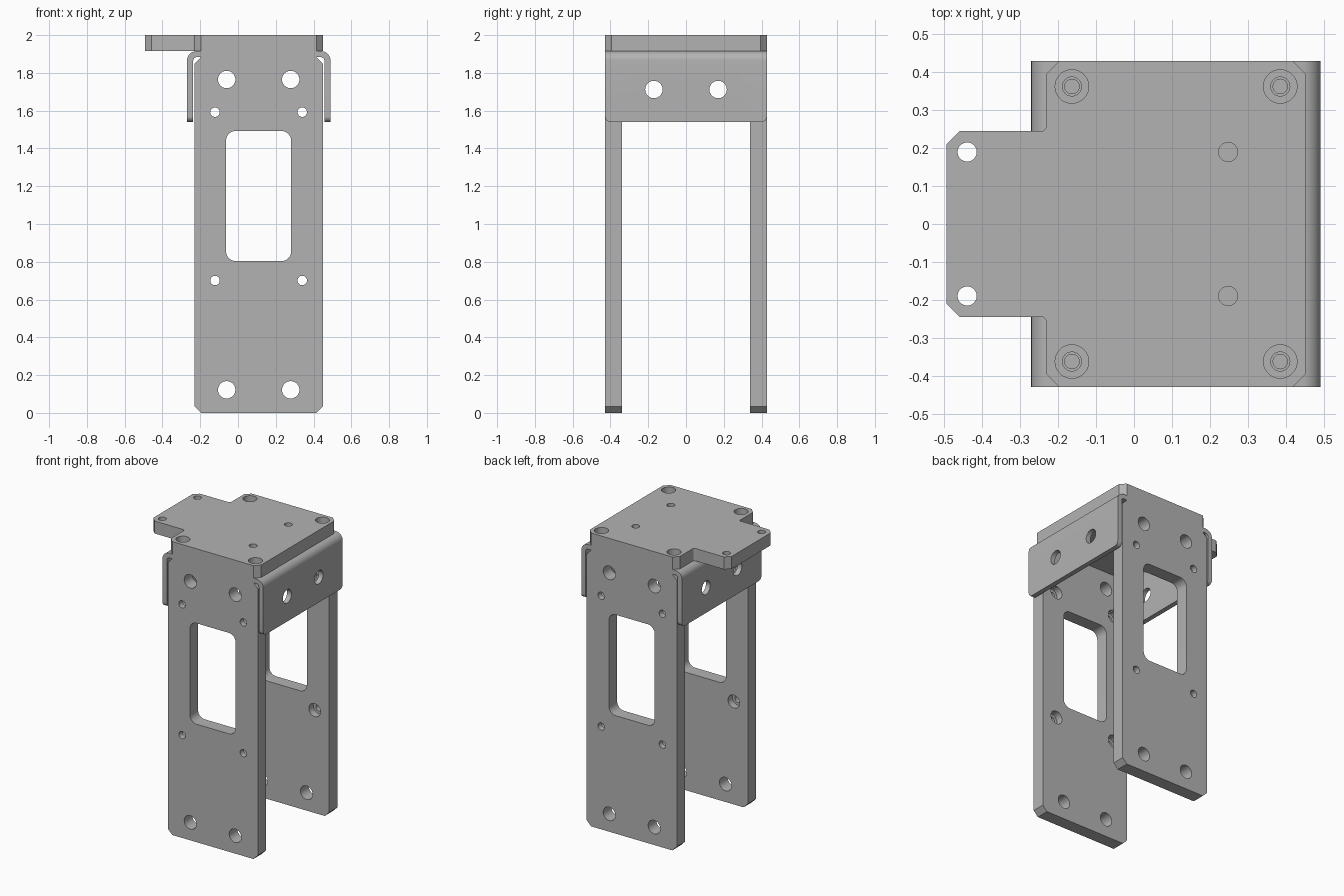
import bpy, bmesh, math
from mathutils import Vector

if "Cube" in bpy.data.objects:
    bpy.data.objects.remove(bpy.data.objects["Cube"], do_unlink=True)

grey = bpy.data.materials.new("plain grey metal")
grey.use_nodes = True
grey.diffuse_color = (0.45, 0.45, 0.45, 1)
grey.node_tree.nodes["Principled BSDF"].inputs["Base Color"].default_value = grey.diffuse_color

# Maps profile (u, v) and depth w to x, y, z for each extrusion axis
AXES = {"x": lambda u, v, w: (w, u, v),
        "y": lambda u, v, w: (u, w, v),
        "z": lambda u, v, w: (u, v, w)}


def outline(corners, steps=8):
    """Corners are (u, v), (u, v, fillet radius) or (u, v, size, 'chamfer'); right angles only."""
    pts = []
    for i, c in enumerate(corners):
        p = Vector(c[:2])
        if len(c) == 2:
            pts.append(p)
            continue
        a = (Vector(corners[i - 1][:2]) - p).normalized() * c[2]
        b = (Vector(corners[(i + 1) % len(corners)][:2]) - p).normalized() * c[2]
        if len(c) == 4:
            pts += [p + a, p + b]
        else:
            for k in range(steps + 1):
                t = math.pi / 2 * k / steps
                pts.append(p + a * (1 - math.sin(t)) + b * (1 - math.cos(t)))
    return pts


def rectangle(u0, v0, u1, v1, *corner):
    return outline([(u, v, *corner) for u, v in ((u0, v0), (u1, v0), (u1, v1), (u0, v1))])


def circle(u, v, r, n=40):
    return [(u + r * math.cos(2 * math.pi * k / n), v + r * math.sin(2 * math.pi * k / n))
            for k in range(n)]


def prism(name, pts, axis, lo, hi):
    bm = bmesh.new()
    rings = [[bm.verts.new(AXES[axis](p[0], p[1], w)) for p in pts] for w in (lo, hi)]
    for ring in rings:
        bm.faces.new(ring)
    for i in range(len(pts)):
        j = (i + 1) % len(pts)
        bm.faces.new((rings[0][i], rings[0][j], rings[1][j], rings[1][i]))
    bmesh.ops.recalc_face_normals(bm, faces=bm.faces)
    mesh = bpy.data.meshes.new(name)
    bm.to_mesh(mesh)
    bm.free()
    mesh.materials.append(grey)
    obj = bpy.data.objects.new(name, mesh)
    bpy.context.collection.objects.link(obj)
    return obj


def carve(obj, pts, axis, lo, hi, operation="DIFFERENCE"):
    cutter = prism("cutter", pts, axis, lo, hi)
    mod = obj.modifiers.new("carve", "BOOLEAN")
    mod.object, mod.operation, mod.solver = cutter, operation, "EXACT"
    graph = bpy.context.evaluated_depsgraph_get()
    mesh = bpy.data.meshes.new_from_object(obj.evaluated_get(graph))
    obj.modifiers.clear()
    obj.data = mesh
    bpy.data.objects.remove(cutter, do_unlink=True)


# Shared dimensions
LEFT, RIGHT = -0.23, 0.45        # leg and plate sides
HALF, INNER = 0.428, 0.34        # outer and inner leg faces
SHEET, PLATE = 1.883, 1.915      # underside of bracket and of top plate
CH = 0.034
bolts = [(x, s * 0.361) for x in (-0.163, 0.384) for s in (-1, 1)]

# Two legs with window, bolt holes and holes counterbored on the inside
for name, s in (("front_leg", -1), ("back_leg", 1)):
    leg = prism(name, rectangle(LEFT, 0, RIGHT, SHEET, CH, "chamfer"), "y", s * INNER, s * HALF)
    carve(leg, rectangle(-0.063, 0.804, 0.281, 1.492, 0.05), "y", s * 0.2, s * 0.6)
    for x in (-0.06, 0.279):
        for z in (0.122, 1.765):
            carve(leg, circle(x, z, 0.046), "y", s * 0.2, s * 0.6)
    for x in (-0.122, 0.34):
        for z in (0.701, 1.592):
            carve(leg, circle(x, z, 0.025), "y", s * 0.2, s * 0.6)
            carve(leg, circle(x, z, 0.044), "y", s * 0.2, s * 0.388)
    for x, y in bolts:
        if y * s > 0:
            carve(leg, circle(x, y, 0.019), "z", 1.80, 2.1)

# Bent sheet bracket folded down over both sides
T = 0.033
x0, x1, foot = -0.27, 0.49, 1.54
bracket = prism("bent_bracket", outline([
    (x0, foot), (x0, PLATE, 0.05), (x1, PLATE, 0.05), (x1, foot),
    (x1 - T, foot), (x1 - T, SHEET, 0.018), (x0 + T, SHEET, 0.018), (x0 + T, foot)]),
    "y", -HALF, HALF)
carve(bracket, outline([(-HALF, foot, 0.03), (HALF, foot, 0.03), (HALF, 2), (-HALF, 2)]),
      "x", -1, 1, "INTERSECT")
for y in (-0.17, 0.17):
    carve(bracket, circle(y, 1.712, 0.046), "x", -1, 1)
for x, y in bolts:
    carve(bracket, circle(x, y, 0.019), "z", 1.8, 2.1)

# Top plate with a tongue on one side
tx, ty = -0.492, 0.244
plate = prism("top_plate", outline([
    (tx, -ty, CH, "chamfer"), (LEFT, -ty, 0.014), (LEFT, -HALF, CH, "chamfer"),
    (RIGHT, -HALF, CH, "chamfer"), (RIGHT, HALF, CH, "chamfer"),
    (LEFT, HALF, CH, "chamfer"), (LEFT, ty, 0.014), (tx, ty, CH, "chamfer")]),
    "z", PLATE, 2.0)
for x, y in bolts:
    carve(plate, circle(x, y, 0.025), "z", 1.8, 2.1)
    carve(plate, circle(x, y, 0.044), "z", 1.955, 2.1)
for x in (-0.438, 0.247):
    for y in (-0.189, 0.189):
        carve(plate, circle(x, y, 0.025), "z", 1.8, 2.1)

# Smooth the hole walls and bends, keep edges sharp
bpy.ops.object.select_all(action="DESELECT")
for name in ("front_leg", "back_leg", "bent_bracket", "top_plate"):
    bpy.data.objects[name].select_set(True)
bpy.context.view_layer.objects.active = plate
bpy.ops.object.shade_smooth_by_angle(angle=math.radians(30))
